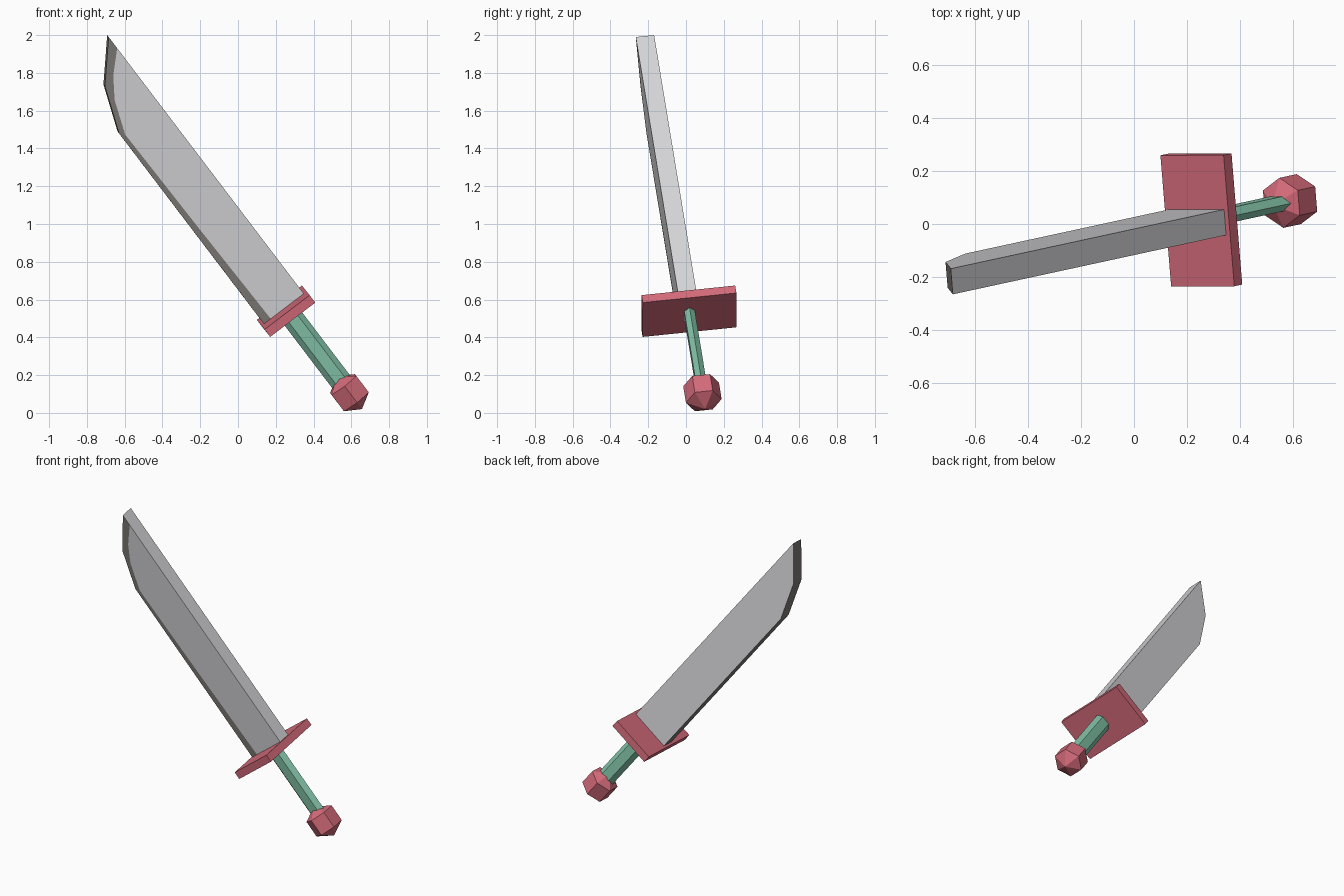
import bpy, bmesh, math
from mathutils import Matrix, Vector

if "Cube" in bpy.data.objects:
    bpy.data.objects.remove(bpy.data.objects["Cube"])

# Sword frame: local x = along the blade, y = thickness, z = width (towards spine)
d = Vector((-0.600, -0.130, 0.789)).normalized()
t = Vector((0.079, -0.992, -0.099))
t = (t - d * t.dot(d)).normalized()
w = d.cross(t)
FRAME = Matrix.Translation((0.59, 0.087, 0.107)) @ Matrix((d, t, w)).transposed().to_4x4()


def material(name, r, g, b):
    lin = [((c / 255 + 0.055) / 1.055) ** 2.4 for c in (r, g, b)]
    m = bpy.data.materials.new(name)
    m.diffuse_color = (*lin, 1)
    m.use_nodes = True
    m.node_tree.nodes["Principled BSDF"].inputs["Base Color"].default_value = m.diffuse_color
    return m


steel = material("steel", 214, 214, 217)
dark_steel = material("dark_steel", 127, 122, 118)
red = material("red", 212, 107, 122)
green = material("green", 133, 198, 171)


def finish(name, bm, *mats):
    bmesh.ops.recalc_face_normals(bm, faces=bm.faces[:])
    bm.transform(FRAME)
    me = bpy.data.meshes.new(name)
    bm.to_mesh(me)
    bm.free()
    for m in mats:
        me.materials.append(m)
    ob = bpy.data.objects.new(name, me)
    bpy.context.collection.objects.link(ob)
    return ob


# Pommel: six-sided, three-ring ball with its poles on the sword axis
bm = bmesh.new()
bmesh.ops.create_uvsphere(bm, u_segments=6, v_segments=3, radius=0.11)
# poles z -> x, one corner x -> z
bm.transform(Matrix(((0, 0, 1), (0, 1, 0), (-1, 0, 0))).to_4x4())
finish("pommel", bm, red)

# Grip: flattened hexagonal bar
bm = bmesh.new()
section = [(0, 0.058), (0.028, 0.03), (0.028, -0.03), (0, -0.058), (-0.028, -0.03), (-0.028, 0.03)]
f = bm.faces.new([bm.verts.new((0.06, y, z)) for y, z in section])
ext = bmesh.ops.extrude_face_region(bm, geom=[f])["geom"]
bmesh.ops.translate(bm, vec=(0.48, 0, 0), verts=[v for v in ext if isinstance(v, bmesh.types.BMVert)])
bm.faces.ensure_lookup_table()
if len(bm.faces) == 7:  # close the start if the extrusion removed it
    bmesh.ops.holes_fill(bm, edges=bm.edges[:])
finish("grip", bm, green)

# Guard: flat plate
bm = bmesh.new()
bmesh.ops.create_cube(bm, size=1, matrix=Matrix.Translation((0.551, 0, -0.006)) @ Matrix.Diagonal((0.05, 0.5, 0.3, 1)))
finish("guard", bm, red)

# Blade: thick slab, dark cutting edge and a dark border on the front face
edge = [(0.57, -0.14), (1.854, -0.14), (2.10, -0.0485), (2.297, 0.125)]
border = [(0.57, -0.095), (1.2, -0.108), (1.83, -0.118), (2.01, -0.052), (2.12, 0.022), (2.222, 0.125)]
spine_base = (0.57, 0.125)
Y0, Y1 = -0.043, 0.055
bm = bmesh.new()
back = [bm.verts.new((x, Y0, z)) for x, z in edge + [spine_base]]
front = [bm.verts.new((x, Y1, z)) for x, z in edge]
inner = [bm.verts.new((x, Y1, z)) for x, z in border]
base = bm.verts.new((spine_base[0], Y1, spine_base[1]))


def face(verts, dark=0):
    bm.faces.new(verts).material_index = dark


face(back)
face(inner + [base])
for i in range(3):
    face([back[i], back[i + 1], front[i + 1], front[i]], 1)
face([back[3], back[4], base, inner[5], front[3]])
face([back[4], back[0], front[0], inner[0], base])
face([front[0], front[1], inner[2], inner[1], inner[0]], 1)
face([front[1], front[2], inner[3], inner[2]], 1)
face([front[2], front[3], inner[5], inner[4], inner[3]], 1)
finish("blade", bm, steel, dark_steel)
